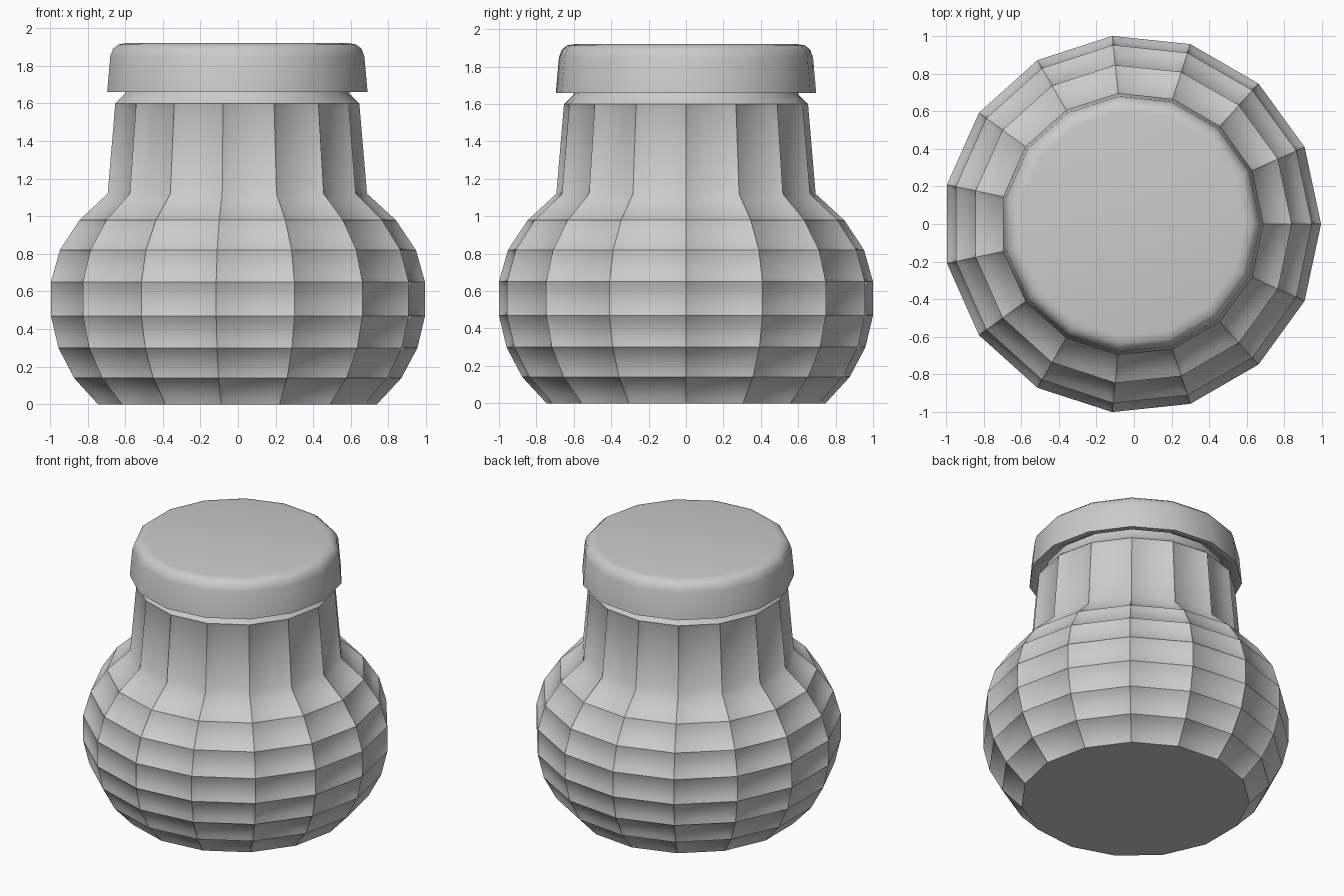
import bpy, bmesh
from math import cos, sin, tau

if "Cube" in bpy.data.objects:
    bpy.data.objects.remove(bpy.data.objects["Cube"])

SIDES = 15
CX = -0.011  # centres the odd-sided outline on x = 0


def lathe(name, profile, panel_bands=0, loop=False):
    """Revolve (radius, z) points; inset the faces of the first bands as panels."""
    bm = bmesh.new()
    rings = [[bm.verts.new((CX + r * cos(tau * i / SIDES), r * sin(tau * i / SIDES), z))
              for i in range(SIDES)] for r, z in profile]
    panels = []
    for k, (a, b) in enumerate(zip(rings, rings[1:])):
        for i in range(SIDES):
            j = (i + 1) % SIDES
            f = bm.faces.new((a[i], a[j], b[j], b[i]))
            if k < panel_bands:
                panels.append(f)
    bm.faces.new(rings[0][::-1])
    bm.faces.new(rings[-1])
    bm.normal_update()
    if panels:
        bmesh.ops.inset_individual(bm, faces=panels, thickness=0.03, depth=-0.02,
                                   use_even_offset=True)
    mesh = bpy.data.meshes.new(name)
    bm.to_mesh(mesh)
    bm.free()
    obj = bpy.data.objects.new(name, mesh)
    bpy.context.collection.objects.link(obj)
    bpy.ops.object.select_all(action='DESELECT')
    obj.select_set(True)
    bpy.context.view_layer.objects.active = obj
    bpy.ops.object.shade_smooth_by_angle(angle=0.9)
    return obj


# Jar body: round belly and tapering neck with recessed panels
lathe("jar_body", [(0.75, 0), (0.88, 0.14), (0.965, 0.30), (1.0055, 0.47), (1.0055, 0.65),
                   (0.957, 0.82), (0.85, 0.98), (0.697, 1.12), (0.656, 1.60),
                   (0.605, 1.65), (0.59, 1.72)], panel_bands=8)

# Lid: flared cap with a rounded top edge
lathe("lid", [(0.61, 1.70), (0.66, 1.66), (0.70, 1.66), (0.683, 1.85),
              (0.668, 1.89), (0.64, 1.913), (0.60, 1.92)])
